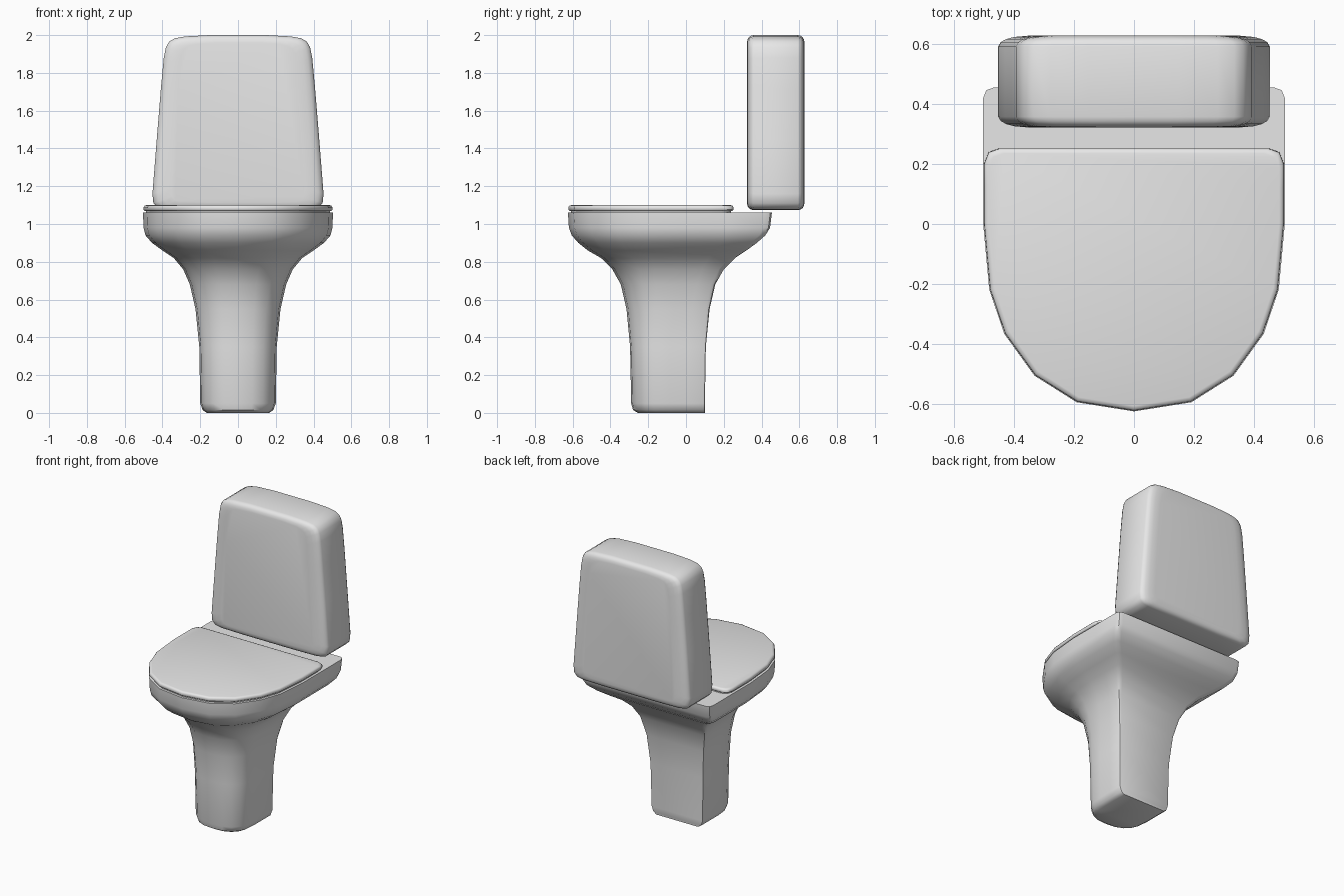
import bpy, bmesh, math

cube = bpy.data.objects.get("Cube")
if cube:
    bpy.data.objects.remove(cube, do_unlink=True)

ceramic = bpy.data.materials.new("light grey ceramic")
ceramic.use_nodes = True
GREY = (0.8, 0.8, 0.8, 1)
ceramic.diffuse_color = GREY
ceramic.node_tree.nodes["Principled BSDF"].inputs["Base Color"].default_value = GREY


def loft(name, rings, angle=40):
    """Skin a stack of equal-length rings and cap both ends."""
    bm = bmesh.new()
    loops = [[bm.verts.new(p) for p in ring] for ring in rings]
    n = len(loops[0])
    for a, b in zip(loops, loops[1:]):
        for i in range(n):
            j = (i + 1) % n
            bm.faces.new((a[i], a[j], b[j], b[i]))
    bm.faces.new(loops[0])
    bm.faces.new(loops[-1])
    bmesh.ops.recalc_face_normals(bm, faces=bm.faces)
    mesh = bpy.data.meshes.new(name)
    bm.to_mesh(mesh)
    bm.free()
    mesh.materials.append(ceramic)
    obj = bpy.data.objects.new(name, mesh)
    bpy.context.collection.objects.link(obj)
    bpy.ops.object.select_all(action="DESELECT")
    obj.select_set(True)
    bpy.context.view_layer.objects.active = obj
    bpy.ops.object.shade_smooth_by_angle(angle=math.radians(angle))
    return obj


def d_ring(z, w, front, back, centre, power, corner):
    """Plan outline: straight back with small corners, rounded front."""
    half = [(w - corner, back), (w - corner * 0.3, back - corner * 0.25),
            (w, back - corner), (w, (back + centre) / 2), (w, centre)]
    for f in (0.96, 0.86, 0.66, 0.38):
        half.append((w * f, centre + (front - centre) * (1 - f ** power) ** (1 / power)))
    pts = half + [(0, front)] + [(-x, y) for x, y in reversed(half)]
    return [(x, y, z) for x, y in pts]


# Pedestal and bowl: height, half width, front, back
sections = [
    (0.00, 0.165, -0.255, 0.10), (0.015, 0.187, -0.28, 0.10),
    (0.05, 0.20, -0.29, 0.10), (0.35, 0.205, -0.296, 0.105),
    (0.55, 0.225, -0.315, 0.125), (0.68, 0.255, -0.345, 0.155),
    (0.76, 0.29, -0.39, 0.20), (0.82, 0.34, -0.45, 0.26),
    (0.86, 0.40, -0.52, 0.32), (0.90, 0.455, -0.57, 0.375),
    (0.94, 0.49, -0.605, 0.42), (0.98, 0.50, -0.62, 0.445),
    (1.06, 0.503, -0.625, 0.455),
]
rings = []
for z, w, front, back in sections:
    t = min(1, max(0, (z - 0.35) / 0.63))
    rings.append(d_ring(z, w, front, back, -0.09 * (1 - t), 2.6 - 0.3 * t, 0.01 + 0.025 * t))
loft("bowl_and_pedestal", rings)


# Seat and lid: thin slabs with softened rims
def slab(name, layers):
    loft(name, [d_ring(z, 0.50 - i, -0.623 + i, 0.252 - i, 0, 2.3, 0.05)
                for z, i in layers], 50)


slab("seat", [(1.058, 0.014), (1.072, 0.014)])
slab("lid", [(1.07, 0.006), (1.076, 0), (1.09, 0.001), (1.097, 0.006), (1.10, 0.016)])


# Cistern: rounded tapered outline lofted from front to back
outline = [(0.20, 1.073), (0.38, 1.076), (0.425, 1.085), (0.448, 1.11), (0.453, 1.16),
           (0.43, 1.45), (0.408, 1.72), (0.393, 1.88), (0.382, 1.935), (0.365, 1.965),
           (0.335, 1.983), (0.28, 1.993), (0.15, 2.0)]
outline += [(-x, z) for x, z in reversed(outline)]
MID = 1.54
layers = [(0.322, 0.22), (0.326, 0.12), (0.333, 0.06), (0.343, 0.02), (0.358, 0)]
layers += [(0.95 - y, s) for y, s in reversed(layers)]
loft("cistern", [[(x * (1 - s), y, MID + (z - MID) * (1 - s * 0.4)) for x, z in outline]
                 for y, s in layers], 50)
